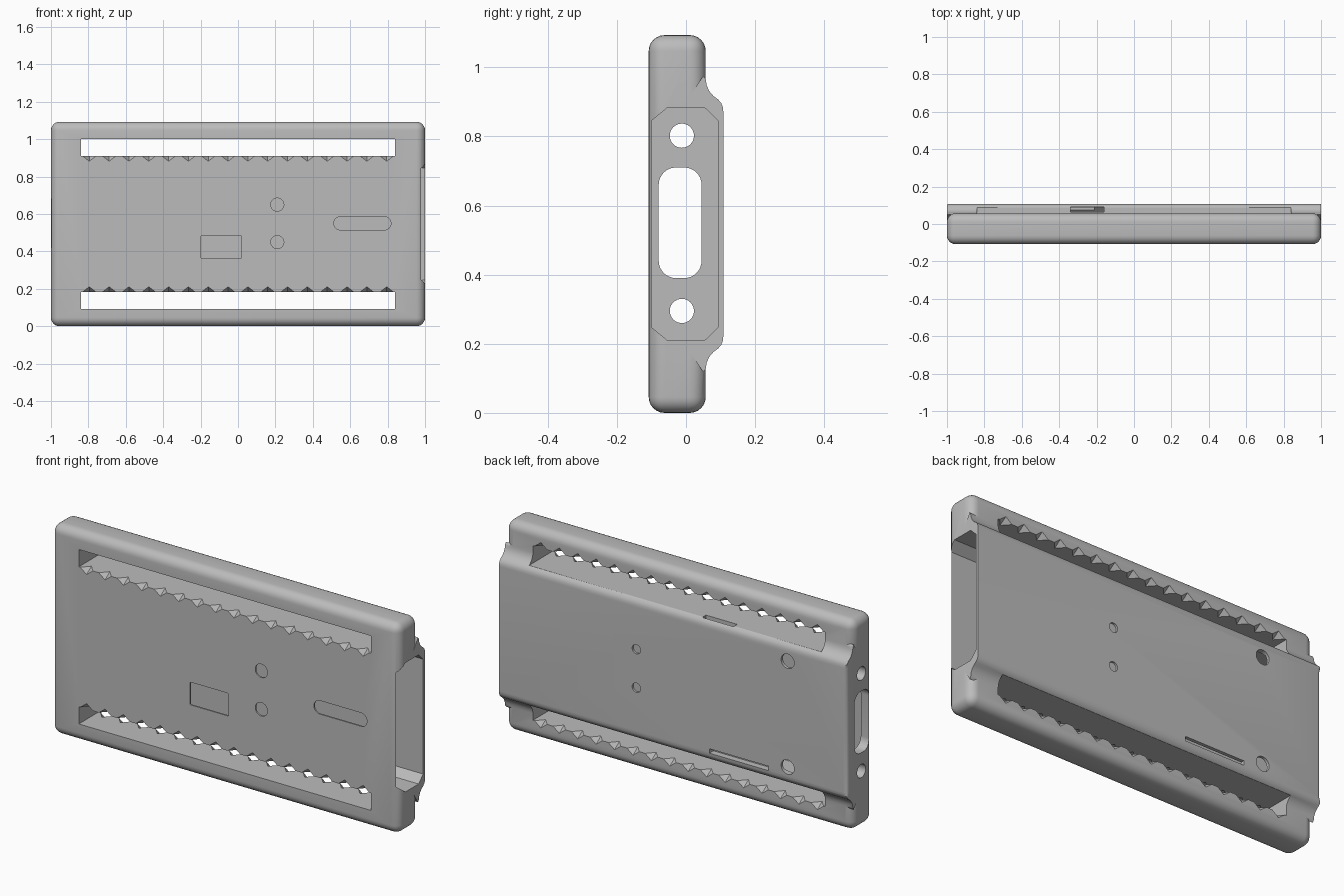
import bpy, bmesh, math
from mathutils import Vector

cube = bpy.data.objects.get("Cube")
if cube:
    bpy.data.objects.remove(cube, do_unlink=True)

H, FRONT, RAIL, BACK = 1.093, -0.108, 0.057, 0.108

grey = bpy.data.materials.new("plain grey")
grey.use_nodes = True
grey.diffuse_color = (0.5, 0.5, 0.5, 1)
grey.node_tree.nodes["Principled BSDF"].inputs["Base Color"].default_value = grey.diffuse_color


def make(name, bm):
    bmesh.ops.recalc_face_normals(bm, faces=bm.faces)
    mesh = bpy.data.meshes.new(name)
    bm.to_mesh(mesh)
    bm.free()
    mesh.materials.append(grey)
    obj = bpy.data.objects.new(name, mesh)
    bpy.context.collection.objects.link(obj)
    return obj


def prism(bm, points, direction):
    """Extrude a closed 3D outline."""
    face = bm.faces.new([bm.verts.new(p) for p in points])
    out = bmesh.ops.extrude_face_region(bm, geom=[face])
    verts = [v for v in out["geom"] if isinstance(v, bmesh.types.BMVert)]
    bmesh.ops.translate(bm, verts=verts, vec=direction)


def box(bm, x0, x1, y0, y1, z0, z1):
    prism(bm, [(x0, y0, z0), (x1, y0, z0), (x1, y1, z0), (x0, y1, z0)], (0, 0, z1 - z0))


def rounded(u, v, w, h, r, steps=8):
    """Rounded rectangle outline; a circle when w = h = 2r."""
    pts = []
    for q, (su, sv) in enumerate([(1, 1), (-1, 1), (-1, -1), (1, -1)]):
        for i in range(steps + 1):
            a = math.pi / 2 * (q + i / steps)
            p = (u + su * (w / 2 - r) + r * math.cos(a), v + sv * (h / 2 - r) + r * math.sin(a))
            if not pts or math.dist(p, pts[-1]) > 1e-5:
                pts.append(p)
    if math.dist(pts[0], pts[-1]) < 1e-5:
        pts.pop()
    return pts


def combine(obj, other, op):
    mod = obj.modifiers.new(op.title(), "BOOLEAN")
    mod.operation, mod.object, mod.solver = op, other, "EXACT"
    bpy.context.view_layer.objects.active = obj
    bpy.ops.object.modifier_apply(modifier=mod.name)
    bpy.data.objects.remove(other, do_unlink=True)


# Rounded main slab with the two rails
bm = bmesh.new()
box(bm, -1, 1, FRONT, RAIL, 0, H)
bmesh.ops.bevel(bm, geom=list(bm.edges), offset=0.046, segments=6, profile=0.5, affect="EDGES")
case = make("case_body", bm)

# Raised back panel, flared into the rails
flare = [(0.05, 0.975), (0.057, 0.965), (0.06, 0.947), (0.068, 0.93), (0.08, 0.916),
         (0.093, 0.907), (0.102, 0.896), (0.107, 0.884), (BACK, 0.87)]
outline = [(0.0, 0.9)] + flare
outline += [(y, H - z) for y, z in reversed(outline)]
bm = bmesh.new()
prism(bm, [(-1, y, z) for y, z in outline], (2, 0, 0))
rim = [e for e in bm.edges if all(v.co.x < -0.99 and v.co.y > BACK - 0.001 for v in e.verts)]
bmesh.ops.bevel(bm, geom=rim, offset=0.02, segments=4, profile=0.5, affect="EDGES")
combine(case, make("back_panel", bm), "UNION")

# Long strap slots
bm = bmesh.new()
for z0, z1 in [(0.91, 1.0), (H - 1.0, H - 0.91)]:
    box(bm, -0.84, 0.84, -0.3, 0.3, z0, z1)
combine(case, make("slot_cutter", bm), "DIFFERENCE")

# Grip notches along the slot edges
bm = bmesh.new()
for y, z in [(FRONT, 0.91), (FRONT, H - 0.91), (RAIL, 1.0), (RAIL, H - 1.0)]:
    for i in range(16):
        c = Vector(((i - 7.5) * 0.106, y, z))
        ring = [bm.verts.new(c + Vector(d)) for d in
                [(0.036, 0, 0), (0, 0.04, 0), (-0.036, 0, 0), (0, -0.04, 0)]]
        for s in (1, -1):
            tip = bm.verts.new(c + Vector((0, 0, s * 0.028)))
            for k in range(4):
                bm.faces.new((ring[k], ring[(k + 1) % 4], tip))
combine(case, make("notch_cutter", bm), "DIFFERENCE")

# Chamfered inner cavity, open at one end
half = [(-0.1, 0.845), (-0.055, 0.882), (0.055, 0.882), (0.093, 0.845)]
cavity = half + [(y, H - z) for y, z in reversed(half)]
bm = bmesh.new()
prism(bm, [(-0.95, y, z) for y, z in cavity], (2, 0, 0))
combine(case, make("cavity_cutter", bm), "DIFFERENCE")

# Ports in the front, back, end and edges
bm = bmesh.new()
front_ports = [(0.21, 0.65, 0.07, 0.07, 0.035), (0.21, 0.45, 0.07, 0.07, 0.035),
               (0.665, 0.55, 0.305, 0.07, 0.034), (-0.09, 0.423, 0.22, 0.118, 0.005)]
for port in front_ports:
    prism(bm, [(x, -0.2, z) for x, z in rounded(*port)], (0, 0.15, 0))
for z in (0.27, 0.82):
    prism(bm, [(x, 0.05, z2) for x, z2 in rounded(-0.66, z, 0.075, 0.075, 0.0375)], (0, 0.15, 0))
for z in (0.45, 0.65):
    prism(bm, [(x, 0.098, z2) for x, z2 in rounded(0.21, z, 0.048, 0.048, 0.024)], (0, 0.1, 0))
end_ports = [(-0.012, 0.295, 0.07, 0.07, 0.035), (-0.012, 0.802, 0.07, 0.07, 0.035),
             (-0.017, 0.55, 0.124, 0.32, 0.05)]
for port in end_ports:
    prism(bm, [(-1.1, y, z) for y, z in rounded(*port)], (0.2, 0, 0))
box(bm, -0.34, -0.16, 0.065, 0.092, 0.85, 0.95)
box(bm, -0.55, -0.21, 0.075, 0.2, 0.222, 0.245)
combine(case, make("port_cutter", bm), "DIFFERENCE")

# Smooth shading with crisp edges
bpy.ops.object.select_all(action="DESELECT")
case.select_set(True)
bpy.context.view_layer.objects.active = case
bpy.ops.object.shade_smooth_by_angle(angle=math.radians(30))
